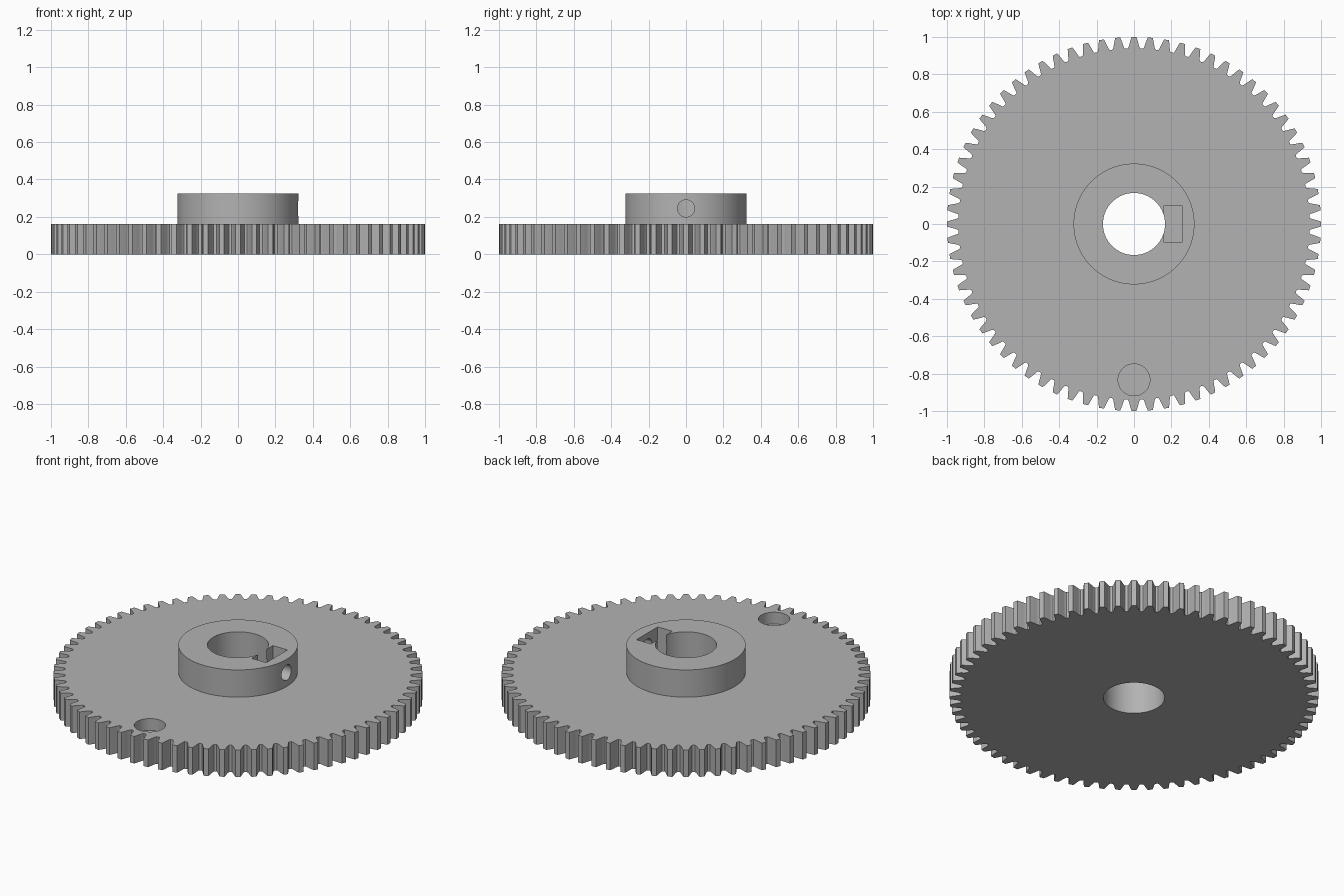
import bpy, bmesh
from math import sin, cos, pi, radians

cube = bpy.data.objects.get("Cube")
if cube:
    bpy.data.objects.remove(cube, do_unlink=True)

TEETH = 72
THICK, TOP = 0.162, 0.325

grey = bpy.data.materials.new("plain_grey")
grey.use_nodes = True
colour = (0.45, 0.45, 0.45, 1)
grey.diffuse_color = colour
grey.node_tree.nodes["Principled BSDF"].inputs["Base Color"].default_value = colour


def prism(name, outline, z0, z1):
    """Upright solid with the given outline."""
    bm = bmesh.new()
    face = bm.faces.new([bm.verts.new((x, y, z0)) for x, y in outline])
    out = bmesh.ops.extrude_face_region(bm, geom=[face])
    for v in out["geom"]:
        if isinstance(v, bmesh.types.BMVert):
            v.co.z = z1
    bmesh.ops.recalc_face_normals(bm, faces=bm.faces)
    mesh = bpy.data.meshes.new(name)
    bm.to_mesh(mesh)
    bm.free()
    mesh.materials.append(grey)
    obj = bpy.data.objects.new(name, mesh)
    bpy.context.collection.objects.link(obj)
    return obj


def circle(r, n, cx=0, cy=0):
    return [(cx + r * cos(2 * pi * i / n), cy + r * sin(2 * pi * i / n)) for i in range(n)]


def combine(target, tool, operation):
    mod = target.modifiers.new(operation.lower(), "BOOLEAN")
    mod.operation, mod.object, mod.solver = operation, tool, "EXACT"
    bpy.context.view_layer.objects.active = target
    bpy.ops.object.modifier_apply(modifier=mod.name)
    bpy.data.objects.remove(tool, do_unlink=True)


# One tooth flank: radius and half angle in pitches, from root to tip
flank = [(0.939, 0.41), (0.945, 0.355), (0.96, 0.295), (0.974, 0.25), (0.988, 0.2), (1.0, 0.15)]
tooth = [(r, -a) for r, a in flank] + [(r, a) for r, a in reversed(flank)]
outline = []
for k in range(TEETH):
    for r, a in tooth:
        t = 2 * pi * (k + a) / TEETH
        outline.append((r * cos(t), r * sin(t)))

# Toothed disc with raised hub
gear = prism("gear_wheel", outline, 0, THICK)
combine(gear, prism("hub", circle(0.323, 96), 0.05, TOP), "UNION")

# Shaft bore, blind pocket in the disc and nut slot in the hub
combine(gear, prism("bore", circle(0.166, 96), -0.1, 0.5), "DIFFERENCE")
combine(gear, prism("pocket", circle(0.085, 48, 0, -0.833), THICK - 0.07, 0.3), "DIFFERENCE")
slot = [(0.161, -0.1), (0.257, -0.1), (0.257, 0.1), (0.161, 0.1)]
combine(gear, prism("nut_slot", slot, 0.145, 0.5), "DIFFERENCE")

# Sideways screw hole through the hub wall
screw = prism("screw_hole", circle(0.046, 32), 0.08, 0.5)
screw.rotation_euler.y = radians(90)
screw.location.z = 0.245
bpy.context.view_layer.update()
combine(gear, screw, "DIFFERENCE")

# Smooth round walls, crisp edges
bpy.ops.object.select_all(action="DESELECT")
gear.select_set(True)
bpy.context.view_layer.objects.active = gear
bpy.ops.object.shade_smooth_by_angle(angle=radians(25))
